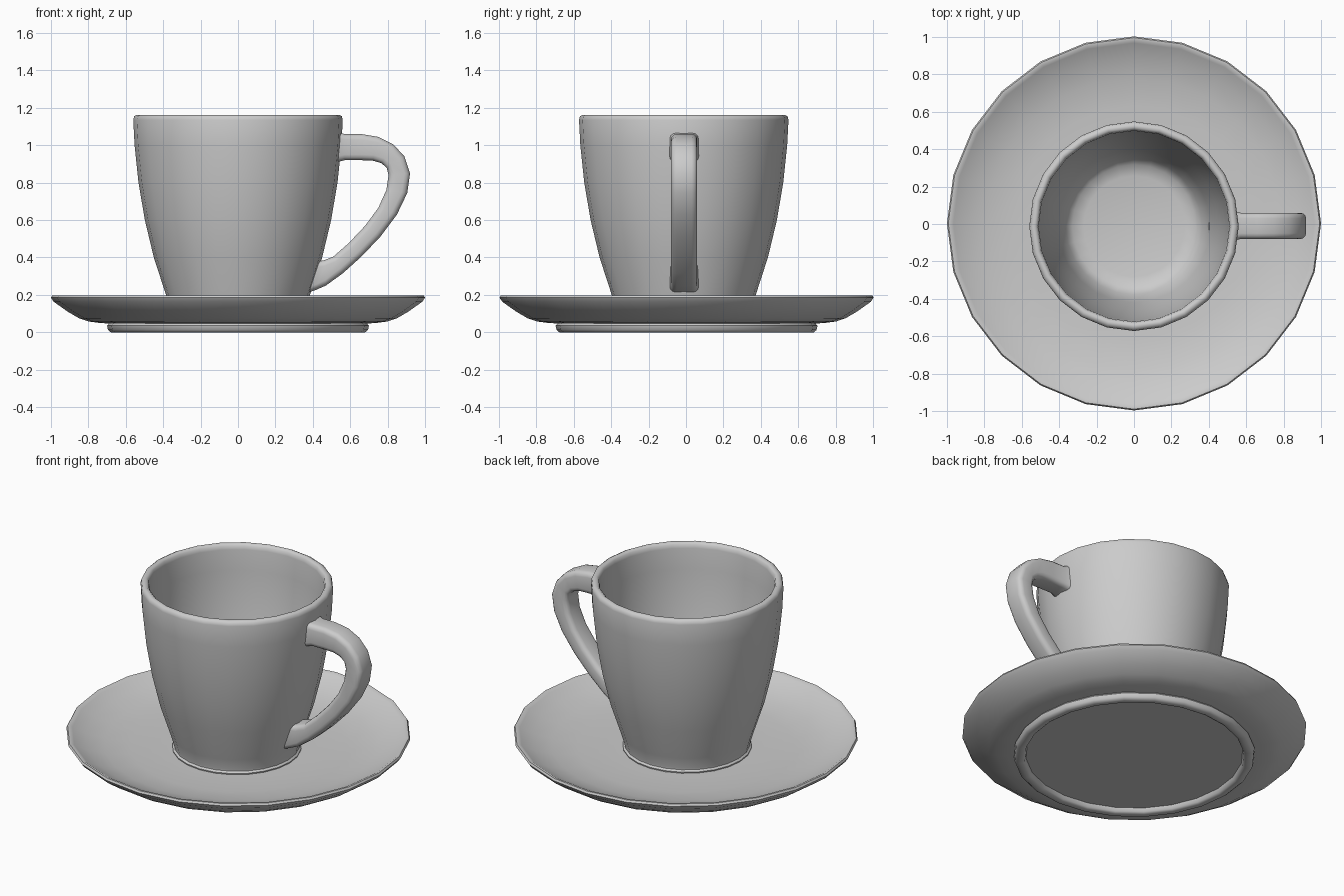
import bpy, bmesh, math
from mathutils import Vector

cube = bpy.data.objects.get("Cube")
if cube:
    bpy.data.objects.remove(cube, do_unlink=True)

SIDES = 24

porcelain = bpy.data.materials.new("grey porcelain")
porcelain.use_nodes = True
GREY = (0.6, 0.6, 0.6, 1)
porcelain.diffuse_color = GREY
porcelain.node_tree.nodes["Principled BSDF"].inputs["Base Color"].default_value = GREY


def finish(name, bm, angle):
    """Turn a bmesh into a smooth-shaded object."""
    bmesh.ops.recalc_face_normals(bm, faces=bm.faces)
    mesh = bpy.data.meshes.new(name)
    bm.to_mesh(mesh)
    bm.free()
    mesh.materials.append(porcelain)
    obj = bpy.data.objects.new(name, mesh)
    bpy.context.collection.objects.link(obj)
    bpy.ops.object.select_all(action="DESELECT")
    obj.select_set(True)
    bpy.context.view_layer.objects.active = obj
    bpy.ops.object.shade_smooth_by_angle(angle=math.radians(angle))
    return obj


def loft(bm, rings):
    """Bridge closed rings of points and cap both ends."""
    loops = [[bm.verts.new(p) for p in ring] for ring in rings]
    for a, b in zip(loops, loops[1:]):
        for i in range(len(a)):
            j = (i + 1) % len(a)
            bm.faces.new((a[i], a[j], b[j], b[i]))
    bm.faces.new(loops[0])
    bm.faces.new(loops[-1])


def lathe(name, profile, y):
    """Spin a radius/height profile about the vertical axis."""
    bm = bmesh.new()
    turns = [math.tau * i / SIDES for i in range(SIDES)]
    loft(bm, [[(r * math.cos(t), y + r * math.sin(t), z) for t in turns]
              for r, z in profile])
    return finish(name, bm, 50)


# Saucer: well, rising rim, underside and foot ring
lathe("saucer", [
    (0.40, 0.10), (0.63, 0.103), (0.78, 0.12), (0.89, 0.153), (0.965, 0.188),
    (0.98, 0.197), (0.993, 0.197), (1.0, 0.185), (0.985, 0.163), (0.91, 0.11),
    (0.85, 0.075), (0.80, 0.058), (0.74, 0.05), (0.69, 0.047), (0.70, 0.035),
    (0.695, 0.012), (0.68, 0.0), (0.65, 0.0), (0.637, 0.008), (0.63, 0.03),
], 0.003)

# Cup: foot, outer wall, rounded lip, inner wall and floor
lathe("cup", [
    (0.35, 0.09), (0.372, 0.095), (0.375, 0.108), (0.364, 0.118), (0.365, 0.13),
    (0.385, 0.20), (0.45, 0.40), (0.498, 0.60), (0.532, 0.80), (0.553, 1.0),
    (0.56, 1.135), (0.555, 1.155), (0.54, 1.163), (0.527, 1.163), (0.515, 1.153),
    (0.51, 1.13), (0.505, 1.0), (0.485, 0.80), (0.453, 0.60), (0.408, 0.40),
    (0.365, 0.25), (0.33, 0.215), (0.27, 0.20),
], -0.012)

# Handle: rounded-rectangle sections between outer and inner side curves
outer = [(0.53, 1.07), (0.57, 1.06), (0.66, 1.06), (0.75, 1.045), (0.83, 1.005),
         (0.89, 0.94), (0.92, 0.85), (0.905, 0.745), (0.85, 0.63), (0.76, 0.51),
         (0.66, 0.405), (0.56, 0.315), (0.47, 0.25), (0.42, 0.228), (0.37, 0.21)]
inner = [(0.53, 0.91), (0.57, 0.92), (0.66, 0.92), (0.72, 0.918), (0.765, 0.905),
         (0.795, 0.88), (0.805, 0.84), (0.793, 0.76), (0.75, 0.665), (0.68, 0.57),
         (0.59, 0.475), (0.51, 0.405), (0.46, 0.385), (0.435, 0.38), (0.40, 0.39)]


def section(o, i, half):
    a, b = Vector((o[0], 0, o[1])), Vector((i[0], 0, i[1]))
    mid, axis = (a + b) / 2, (a - b).normalized()
    depth = (a - b).length / 2
    ring = []
    bevel = 0.03
    for corner in range(4):
        for step in range(4):
            t = math.radians(corner * 90 + step * 30)
            sx = 1 if corner in (0, 3) else -1
            sy = 1 if corner < 2 else -1
            u = sx * (depth - bevel) + bevel * math.cos(t)
            v = sy * (half - bevel) + bevel * math.sin(t)
            ring.append(mid + axis * u + Vector((0, v - 0.01, 0)))
    return ring


bm = bmesh.new()
last = len(outer) - 1
loft(bm, [section(o, i, 0.08 if k in (0, last) else 0.07)
          for k, (o, i) in enumerate(zip(outer, inner))])
finish("handle", bm, 50)
